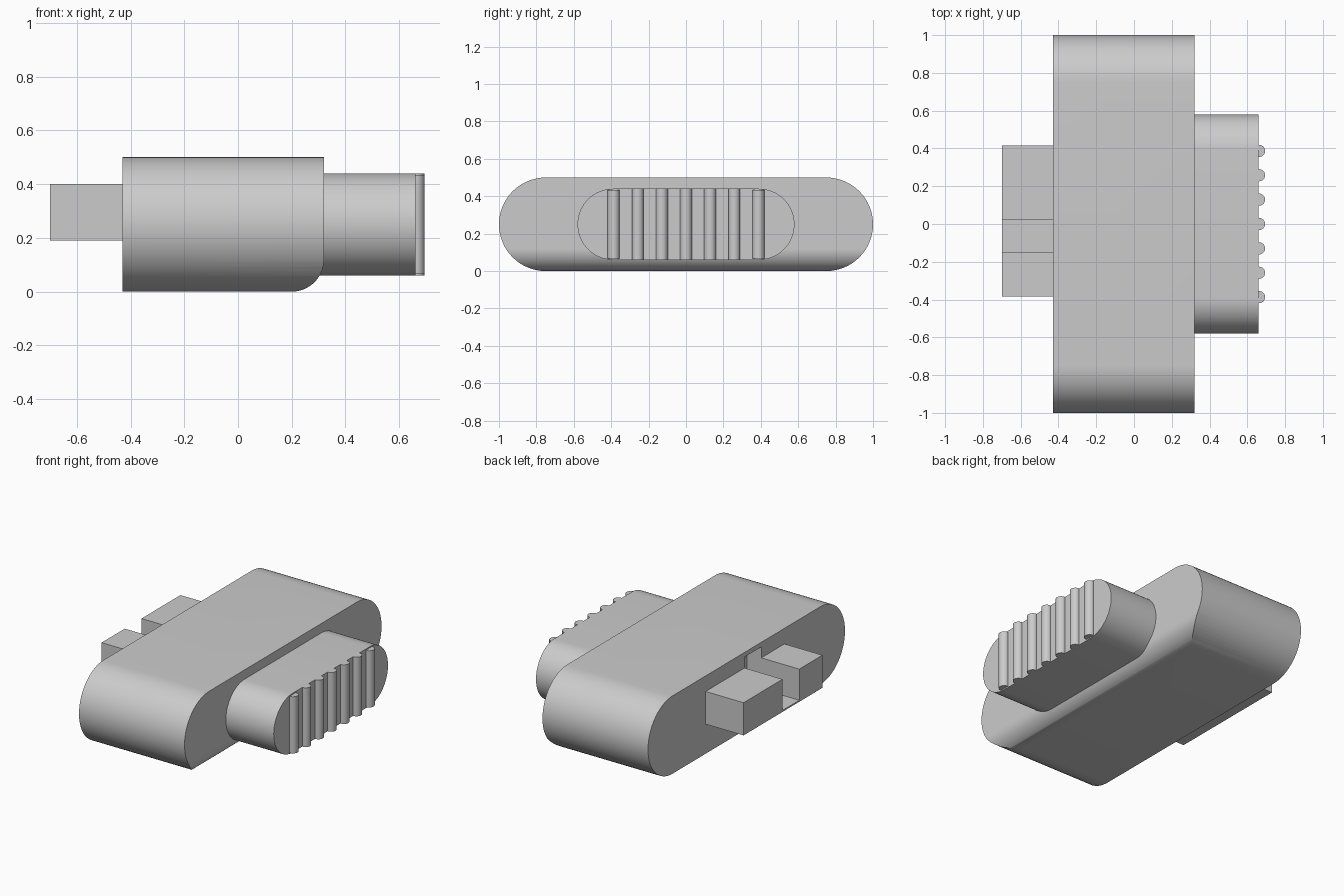
import bpy, bmesh, math
from mathutils import Vector

if "Cube" in bpy.data.objects:
    bpy.data.objects.remove(bpy.data.objects["Cube"])

grey = bpy.data.materials.new("plain grey")
grey.use_nodes = True
colour = (0.6, 0.6, 0.6, 1)
grey.diffuse_color = colour
grey.node_tree.nodes["Principled BSDF"].inputs["Base Color"].default_value = colour


def prism(name, points, offset):
    """Extrude a closed outline of 3D points along an offset."""
    bm = bmesh.new()
    face = bm.faces.new([bm.verts.new(p) for p in points])
    new = bmesh.ops.extrude_face_region(bm, geom=[face])["geom"]
    verts = [v for v in new if isinstance(v, bmesh.types.BMVert)]
    bmesh.ops.translate(bm, verts=verts, vec=offset)
    bmesh.ops.recalc_face_normals(bm, faces=bm.faces)
    mesh = bpy.data.meshes.new(name)
    bm.to_mesh(mesh)
    bm.free()
    mesh.materials.append(grey)
    obj = bpy.data.objects.new(name, mesh)
    bpy.context.collection.objects.link(obj)
    return obj


def arc(cu, cv, radius, start, end, steps=32):
    for i in range(steps + 1):
        a = math.radians(start + (end - start) * i / steps)
        yield cu + radius * math.cos(a), cv + radius * math.sin(a)


def stadium(name, x0, x1, half_length, radius, z):
    """Bar with fully rounded ends, running along y."""
    c = half_length - radius
    outline = [*arc(c, z, radius, -90, 90), *arc(-c, z, radius, 90, 270)]
    return prism(name, [(x0, y, w) for y, w in outline], Vector((x1 - x0, 0, 0)))


def box(name, x0, x1, y0, y1, z0, z1):
    points = [(x0, y0, z0), (x1, y0, z0), (x1, y1, z0), (x0, y1, z0)]
    return prism(name, points, Vector((0, 0, z1 - z0)))


def boolean(obj, cutter, operation):
    mod = obj.modifiers.new(operation.title(), "BOOLEAN")
    mod.operation, mod.object, mod.solver = operation, cutter, "EXACT"
    bpy.context.view_layer.objects.active = obj
    bpy.ops.object.modifier_apply(modifier=mod.name)
    bpy.data.objects.remove(cutter)


# Main body, with its lower edge rounded under the slider
body = stadium("body", -0.43, 0.32, 1, 0.25, 0.25)
edge = [(-0.6, -0.1), (0.2, -0.1), *arc(0.2, 0.12, 0.12, -90, 0), (0.32, 0.7), (-0.6, 0.7)]
edge[1] = (0.19, -0.1)
edge.insert(2, (0.19, 0))
envelope = prism("edge_cutter", [(x, -1.2, z) for x, z in edge], Vector((0, 2.4, 0)))
boolean(body, envelope, "INTERSECT")

# Shallow pocket behind the slot of the tab
slot_low, slot_high = -0.15, 0.02
boolean(body, box("pocket_cutter", -0.6, -0.33, slot_low, slot_high, 0.2, 0.47), "DIFFERENCE")

# Slotted tab with a thin floor
tab = box("tab", -0.7, -0.43, -0.385, 0.415, 0.19, 0.4)
boolean(tab, box("slot_cutter", -0.8, -0.3, slot_low, slot_high, 0.2, 0.6), "DIFFERENCE")

# Slider and its grip ribs
slider = stadium("slider", 0.27, 0.66, 0.58, 0.19, 0.25)
smooth = [body, slider]
for i in range(-3, 4):
    half = 0.182 if abs(i) == 3 else 0.19
    circle = list(arc(0.662, i * 0.129, 0.032, 0, 360))[:-1]
    smooth.append(prism("grip_rib", [(x, y, 0.25 - half) for x, y in circle],
                        Vector((0, 0, 2 * half))))

bpy.ops.object.select_all(action="DESELECT")
for obj in smooth:
    obj.select_set(True)
bpy.context.view_layer.objects.active = body
bpy.ops.object.shade_smooth_by_angle(angle=math.radians(30))
